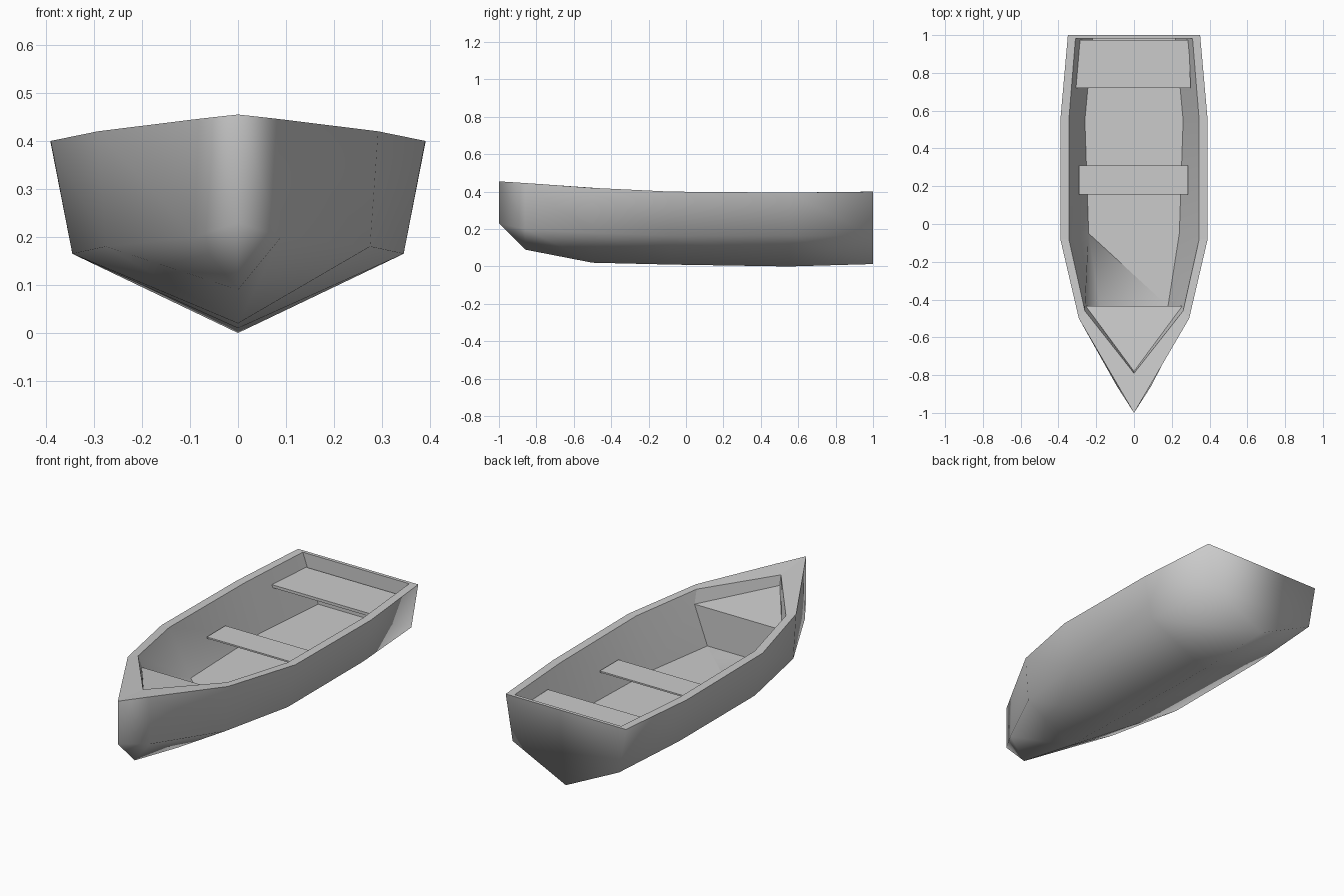
import bpy
import bmesh

cube = bpy.data.objects.get("Cube")
if cube:
    bpy.data.objects.remove(cube, do_unlink=True)

# Single painted colour
paint = bpy.data.materials.new("grey_paint")
paint.use_nodes = True
colour = (0.6, 0.6, 0.6, 1)
paint.diffuse_color = colour
paint.node_tree.nodes["Principled BSDF"].inputs["Base Color"].default_value = colour


def finish(bm, name):
    mesh = bpy.data.meshes.new(name)
    bm.to_mesh(mesh)
    bm.free()
    mesh.materials.append(paint)
    obj = bpy.data.objects.new(name, mesh)
    bpy.context.collection.objects.link(obj)
    return obj


def add_face(bm, verts, smooth=False, flip=False):
    face = bm.faces.new(verts[::-1] if flip else verts)
    face.smooth = smooth


def plank(name, outline, z, thick):
    """Flat board whose outline runs anticlockwise seen from above."""
    bm = bmesh.new()
    top = [bm.verts.new((x, y, z)) for x, y in outline]
    low = [bm.verts.new((x, y, z - thick)) for x, y in outline]
    add_face(bm, top)
    add_face(bm, low, flip=True)
    for i in range(len(top)):
        j = (i + 1) % len(top)
        add_face(bm, [top[i], low[i], low[j], top[j]])
    return finish(bm, name)


# Stations from stern to bow: y, rim half width, rim z, chine half width, chine z, keel z
stations = [
    (1.0, 0.35, 0.40, 0.31, 0.163, 0.013),
    (0.55, 0.39, 0.395, 0.345, 0.165, 0.0),
    (-0.08, 0.39, 0.40, 0.345, 0.165, 0.01),
    (-0.5, 0.292, 0.42, 0.275, 0.18, 0.02),
    (-0.86, 0.082, 0.446, 0.09, 0.2, 0.09),
]
# Inner lining: rim y, rim half width, rim z, floor y, floor half width
lining = [
    (0.982, 0.31, 0.40, 0.982, 0.22),
    (0.55, 0.345, 0.395, 0.55, 0.26),
    (-0.08, 0.345, 0.40, -0.05, 0.24),
    (-0.46, 0.26, 0.418, -0.435, 0.18),
]
FLOOR = 0.15

bm = bmesh.new()
keel = [bm.verts.new((0, s[0], s[5])) for s in stations]
stem_top = bm.verts.new((0, -1, 0.455))
stem_low = bm.verts.new((0, -1, 0.23))
inner_tip = bm.verts.new((0, -0.79, 0.437))
deck_tip = bm.verts.new((0, -0.78, 0.385))
sides = {}
for s in (1, -1):
    flip = s < 0
    rim = [bm.verts.new((s * a[1], a[0], a[2])) for a in stations]
    chine = [bm.verts.new((s * a[3], a[0], a[4])) for a in stations]
    inner = [bm.verts.new((s * a[1], a[0], a[2])) for a in lining]
    floor = [bm.verts.new((s * a[4], a[3], FLOOR)) for a in lining]
    deck = bm.verts.new((s * 0.255, -0.435, 0.35))
    sides[s] = (rim, chine, inner, floor, deck)

    # Outer topsides and bottom
    for i in range(4):
        add_face(bm, [rim[i], chine[i], chine[i + 1], rim[i + 1]], True, not flip)
        add_face(bm, [chine[i], keel[i], keel[i + 1], chine[i + 1]], True, not flip)
    add_face(bm, [rim[4], chine[4], stem_low, stem_top], True, not flip)
    add_face(bm, [chine[4], keel[4], stem_low], True, not flip)

    # Rim and inner walls
    for i in range(3):
        add_face(bm, [rim[i], inner[i], inner[i + 1], rim[i + 1]], False, flip)
        if i < 2:
            add_face(bm, [inner[i], floor[i], floor[i + 1], inner[i + 1]], True, flip)
    add_face(bm, [inner[2], floor[2], deck, inner[3]], True, flip)
    add_face(bm, [floor[2], floor[3], deck], True, flip)
    add_face(bm, [rim[3], inner[3], inner_tip, rim[4]], False, flip)
    add_face(bm, [rim[4], inner_tip, stem_top], False, flip)
    add_face(bm, [inner[3], deck, deck_tip, inner_tip], False, flip)

# Transom, its rim and inner face
rim, chine, inner, floor, deck = sides[1]
rim2, chine2, inner2, floor2, deck2 = sides[-1]
add_face(bm, [rim[0], rim2[0], chine2[0], keel[0], chine[0]], True)
add_face(bm, [rim[0], rim2[0], inner2[0], inner[0]], False, True)
add_face(bm, [inner[0], inner2[0], floor2[0], floor[0]], False, True)

# Floorboards, bulkhead and foredeck
add_face(bm, floor2[:3] + floor[::-1])
add_face(bm, [floor2[2], floor2[3], floor[3]], True)
add_face(bm, [deck, deck2, floor2[3], floor[3]])
add_face(bm, [deck, deck2, deck_tip], False, True)
bmesh.ops.recalc_face_normals(bm, faces=bm.faces)
finish(bm, "hull")

# Seats
plank("middle_seat", [(-0.29, 0.155), (0.285, 0.155), (0.285, 0.31), (-0.29, 0.31)], 0.275, 0.008)
plank("stern_seat", [(-0.307, 0.72), (0.3, 0.72), (0.29, 0.975), (-0.287, 0.975)], 0.33, 0.015)
